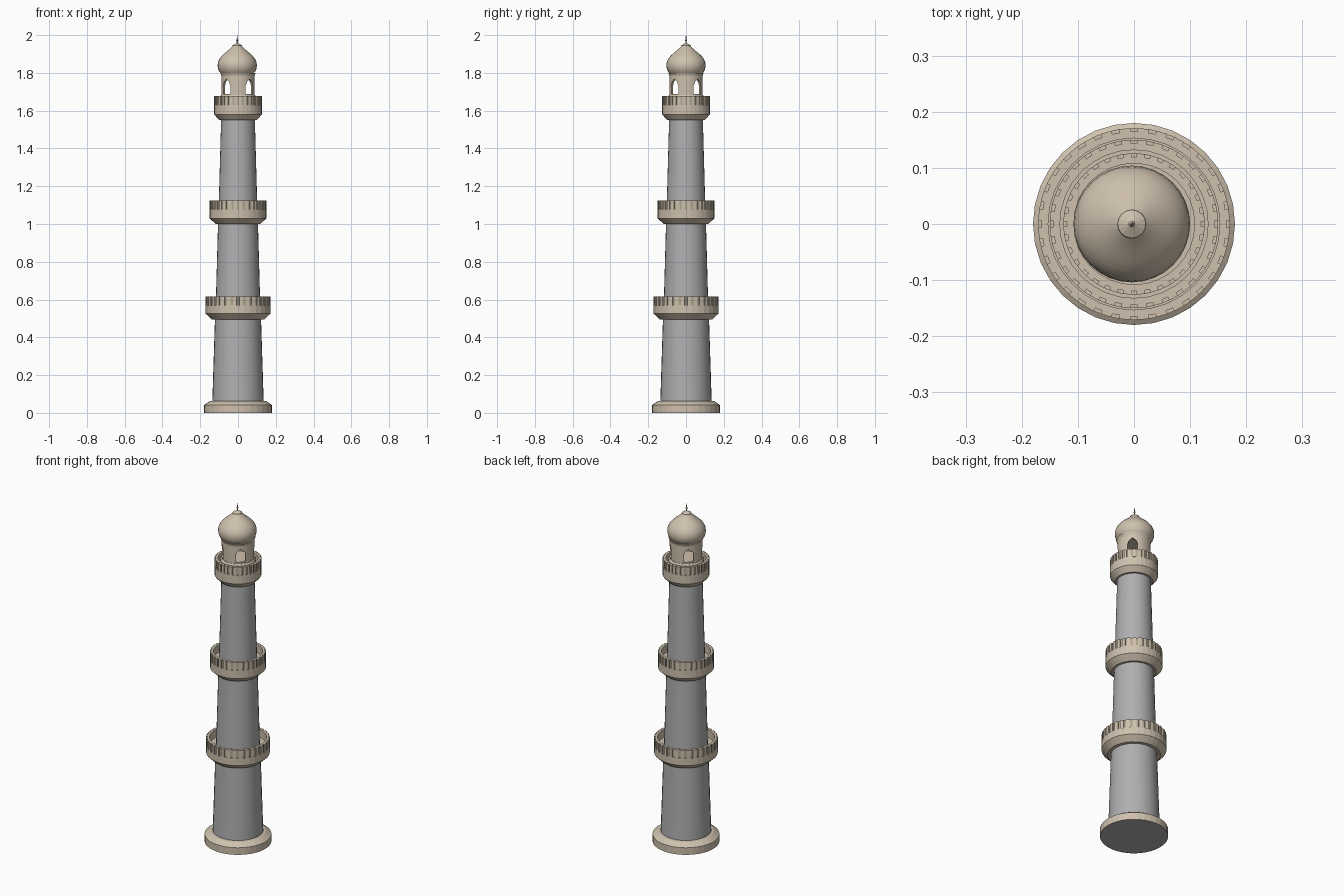
import bpy, bmesh, math

if "Cube" in bpy.data.objects:
    bpy.data.objects.remove(bpy.data.objects["Cube"])

SIDES = 32


def material(name, rgb):
    m = bpy.data.materials.new(name)
    m.diffuse_color = (*rgb, 1)
    m.use_nodes = True
    m.node_tree.nodes["Principled BSDF"].inputs["Base Color"].default_value = m.diffuse_color
    return m


STONE = material("pale_stone", (0.62, 0.53, 0.42))
GREY = material("grey_shaft_stone", (0.43, 0.43, 0.44))
RECESS = material("recess_stone", (0.42, 0.38, 0.27))


def finish(name, bm, *mats):
    bmesh.ops.recalc_face_normals(bm, faces=bm.faces)
    me = bpy.data.meshes.new(name)
    bm.to_mesh(me)
    bm.free()
    for m in mats:
        me.materials.append(m)
    ob = bpy.data.objects.new(name, me)
    bpy.context.collection.objects.link(ob)
    return ob


def lathe(name, profile, mat, closed=False, sides=SIDES, x=0.0):
    """Spin (radius, z) points round z; a closed profile makes a hollow ring."""
    bm = bmesh.new()
    rings = []
    for r, z in profile:
        rings.append([bm.verts.new((x + r * math.cos(2 * math.pi * i / sides),
                                    r * math.sin(2 * math.pi * i / sides), z))
                      for i in range(sides)])
    pairs = list(zip(rings, rings[1:]))
    if closed:
        pairs.append((rings[-1], rings[0]))
    else:
        bm.faces.new(rings[0])
        bm.faces.new(rings[-1])
    for a, b in pairs:
        for i in range(sides):
            j = (i + 1) % sides
            bm.faces.new((a[i], a[j], b[j], b[i]))
    return finish(name, bm, mat)


def smooth(ob, angle=30):
    bpy.ops.object.select_all(action='DESELECT')
    ob.select_set(True)
    bpy.context.view_layer.objects.active = ob
    bpy.ops.object.shade_smooth_by_angle(angle=math.radians(angle))


def merlons(name, r_in, r_out, z0, z1, count):
    """Ring of small upright blocks around a parapet."""
    bm = bmesh.new()
    step = 2 * math.pi / count
    for k in range(count):
        a0, a1 = (k + 0.2) * step, (k + 0.8) * step
        quad = [(r_in, a0), (r_out, a0), (r_out, a1), (r_in, a1)]
        lo, hi = [[bm.verts.new((r * math.cos(a), r * math.sin(a), z)) for r, a in quad]
                  for z in (z0, z1)]
        bm.faces.new(lo)
        bm.faces.new(hi)
        for i in range(4):
            j = (i + 1) % 4
            bm.faces.new((lo[i], lo[j], hi[j], hi[i]))
    return finish(name, bm, STONE)


# Base plinth, with a grey underside
base = lathe("base", [(0.18, 0), (0.18, 0.042), (0.15, 0.062), (0.13, 0.065)], STONE)
base.data.materials.append(GREY)
for f in base.data.polygons:
    if f.normal.z < -0.9:
        f.material_index = 1

# Tapering shaft in three stages
for name, r0, z0, r1, z1 in [("lower_shaft", 0.136, 0.06, 0.121, 0.53),
                             ("middle_shaft", 0.119, 0.53, 0.105, 1.03),
                             ("upper_shaft", 0.104, 1.03, 0.088, 1.60)]:
    smooth(lathe(name, [(r0, z0), (r1, z1)], GREY))

# Three balconies: flared bracket, deck, parapet wall and blocks
for name, r, r_foot, r_shaft, z, top in [("lower", 0.171, 0.140, 0.10, 0.495, 0.615),
                                         ("middle", 0.150, 0.118, 0.09, 1.0, 1.125),
                                         ("upper", 0.126, 0.100, 0.07, 1.55, 1.678)]:
    slot = top - 0.047
    lathe(name + "_balcony", [(r_shaft, z), (r_foot, z), (r, z + 0.03), (r, slot),
                              (r_shaft, slot)], STONE, closed=True)
    wall = lathe(name + "_parapet", [(r - 0.018, slot - 0.005), (r - 0.006, slot - 0.005),
                                     (r - 0.006, top), (r - 0.018, top)], STONE, closed=True)
    wall.data.materials.append(RECESS)
    for f in wall.data.polygons:      # outer wall shows between the blocks
        if f.normal.x * f.center.x + f.normal.y * f.center.y > 0.05:
            f.material_index = 1
    merlons(name + "_parapet_blocks", r - 0.012, r, slot - 0.002, top, SIDES)

# Lantern room: floor, sill and hollow wall
lathe("lantern_floor", [(0.096, 1.60), (0.096, 1.672), (0.09, 1.682)], STONE)
lantern = lathe("lantern_wall", [(0.075, 1.675), (0.088, 1.675), (0.088, 1.785), (0.094, 1.80),
                                 (0.075, 1.80)], STONE, closed=True)

# Four pointed windows cut on the diagonals
w, spring, sill, peak = 0.026, 1.735, 1.688, 1.768
arch = [(-w, sill), (w, sill), (w, spring), (w * 0.72, spring + 0.017), (0, peak),
        (-w * 0.72, spring + 0.017), (-w, spring)]
bm = bmesh.new()
for k in range(4):
    a = math.radians(45 + 90 * k)
    c, s = math.cos(a), math.sin(a)
    near, far = [[bm.verts.new((d * c - u * s, d * s + u * c, z)) for u, z in arch]
                 for d in (0.05, 0.12)]
    bm.faces.new(near)
    bm.faces.new(far)
    for i in range(len(arch)):
        j = (i + 1) % len(arch)
        bm.faces.new((near[i], near[j], far[j], far[i]))
cutter = finish("window_cutter", bm, STONE)
cutter.hide_render = True
mod = lantern.modifiers.new("windows", 'BOOLEAN')
mod.object = cutter
mod.operation = 'DIFFERENCE'
mod.solver = 'EXACT'
bpy.context.view_layer.objects.active = lantern
bpy.ops.object.modifier_apply(modifier=mod.name)
bpy.data.objects.remove(cutter)

# Onion dome
dome = lathe("dome", [(0.084, 1.793), (0.094, 1.806), (0.101, 1.820), (0.104, 1.838),
                      (0.102, 1.856), (0.095, 1.873), (0.083, 1.889), (0.067, 1.904),
                      (0.050, 1.918), (0.035, 1.931), (0.024, 1.942)], STONE, x=-0.004)
smooth(dome, 35)

# Cap and finial spike
lathe("dome_cap", [(0.020, 1.932), (0.027, 1.938), (0.025, 1.946), (0.012, 1.953),
                   (0.005, 1.957)], STONE, sides=16, x=-0.004)
lathe("finial", [(0.003, 1.95), (0.003, 1.968), (0.006, 1.973), (0.003, 1.979),
                 (0.001, 2.0)], STONE, sides=12, x=-0.004)
